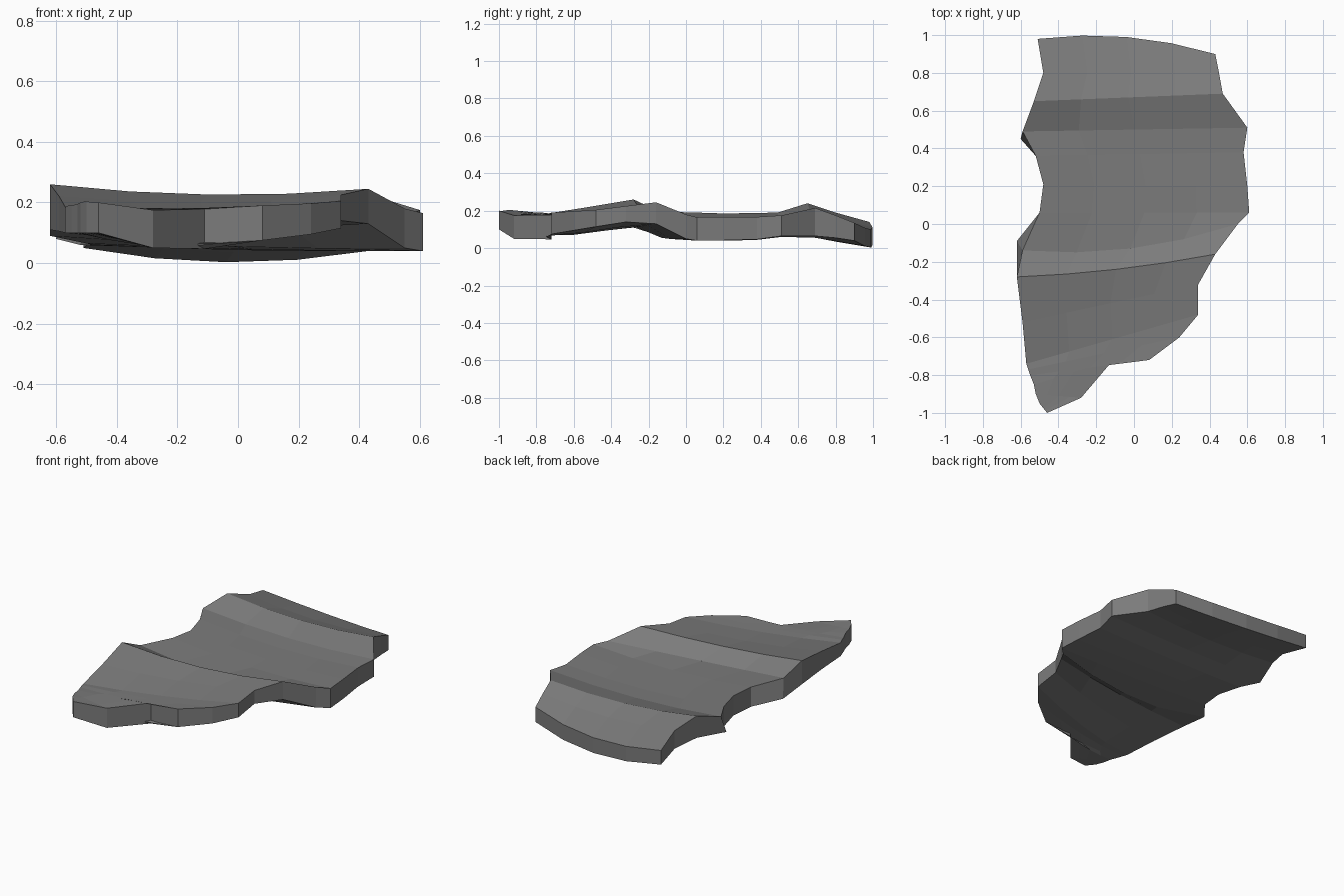
import bpy
import bmesh
from mathutils import Vector

default_cube = bpy.data.objects.get("Cube")
if default_cube:
    bpy.data.objects.remove(default_cube, do_unlink=True)

# Left rim from front to back: x, y, top height, bottom height
left_rim = [
    (-.50, -.95, .205, .10), (-.52, -.90, .20, .10), (-.53, -.85, .195, .10),
    (-.55, -.80, .19, .10), (-.56, -.77, .19, .10), (-.57, -.74, .185, .10),
    (-.59, -.52, .22, .105), (-.62, -.28, .26, .11), (-.59, -.14, .195, .09),
    (-.50, .06, .19, .065), (-.48, .21, .185, .06), (-.52, .36, .188, .06),
    (-.59, .49, .19, .08), (-.53, .65, .24, .10), (-.48, .80, .19, .075),
    (-.51, .98, .14, .05),
]

# Right rim, matching the left rim row for row
right_rim = [
    (-.46, -1, .20, .10), (-.28, -.92, .175, .05), (-.11, -.72, .178, .047),
    (.08, -.72, .19, .075), (.24, -.60, .197, .095), (.34, -.48, .205, .115),
    (.34, -.32, .225, .14), (.43, -.16, .245, .13), (.55, 0, .18, .05),
    (.61, .06, .165, .04), (.60, .20, .167, .042), (.58, .38, .167, .047),
    (.60, .51, .175, .065), (.47, .69, .215, .065), (.45, .80, .175, .055),
    (.43, .90, .135, .04),
]

# Sagging middle of each row: top height, bottom height
middle = [
    (.20, .10), (.185, .08), (.18, .06), (.18, .065),
    (.18, .07), (.18, .07), (.20, .095), (.226, .115),
    (.155, .055), (.15, .045), (.15, .042), (.15, .045),
    (.155, .06), (.195, .06), (.15, .035), (.10, .003),
]

# Rows whose creases curve forwards or backwards
row_bow = {7: -.02, 8: -.06, 15: .05}

# Places where the underside juts out beyond the top edge on the left
under_lip = {8: Vector((-.03, .05, 0)), 12: Vector((-.01, -.04, 0))}

STEPS = 4


def sagging_height(start, centre, end, f):
    """Height of a parabola through the two rims and the middle."""
    straight = start + (end - start) * f
    sag = centre - (start + end) / 2
    return straight + sag * 4 * f * (1 - f)


def row_point(row, step, layer):
    """Point of the slab surface; layer is 0 for the top, 1 for the underside."""
    f = step / STEPS
    left, right = left_rim[row], right_rim[row]
    flat = Vector(left[:2]).lerp(Vector(right[:2]), f)
    flat.y += row_bow.get(row, 0) * 4 * f * (1 - f)
    height = sagging_height(left[2 + layer], middle[row][layer], right[2 + layer], f)
    point = Vector((flat.x, flat.y, height))
    if layer == 1 and step == 0 and row in under_lip:
        point += under_lip[row]
    return point


def build_surface(bm, layer):
    """Grid of faces for the top or the underside."""
    grid = [
        [bm.verts.new(row_point(row, step, layer)) for step in range(STEPS + 1)]
        for row in range(len(left_rim))
    ]
    for near, far in zip(grid, grid[1:]):
        for step in range(STEPS):
            bm.faces.new((near[step], near[step + 1], far[step + 1], far[step]))
    return grid


def outline(grid):
    """Vertices around the border of a grid, in order."""
    right_side = [row[-1] for row in grid[1:-1]]
    left_side = [row[0] for row in grid[1:-1]]
    return grid[0] + right_side + grid[-1][::-1] + left_side[::-1]


# Stone colour
stone = bpy.data.materials.new("dark_grey_stone")
stone.use_nodes = True
stone_colour = (.2, .2, .2, 1)
stone.diffuse_color = stone_colour
stone.node_tree.nodes["Principled BSDF"].inputs["Base Color"].default_value = stone_colour

# Rippled slab: top, underside and the broken edge between them
bm = bmesh.new()
top_edge = outline(build_surface(bm, 0))
bottom_edge = outline(build_surface(bm, 1))
count = len(top_edge)
for i in range(count):
    j = (i + 1) % count
    bm.faces.new((top_edge[i], bottom_edge[i], bottom_edge[j], top_edge[j]))
bmesh.ops.recalc_face_normals(bm, faces=bm.faces)

mesh = bpy.data.meshes.new("rock_slab")
bm.to_mesh(mesh)
bm.free()
mesh.materials.append(stone)
rock_slab = bpy.data.objects.new("rock_slab", mesh)
bpy.context.collection.objects.link(rock_slab)
